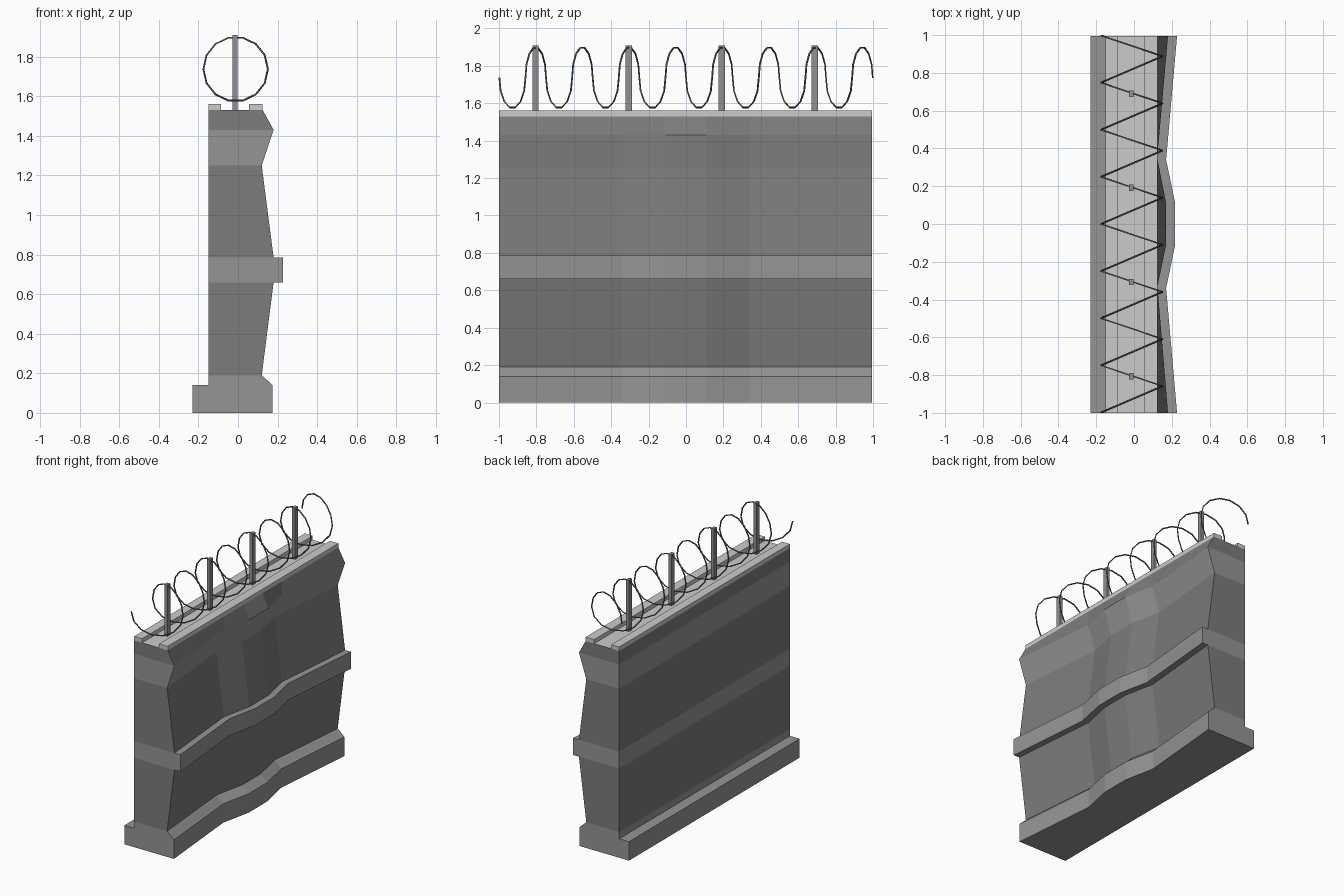
import bpy, bmesh
from math import pi, sin, cos

if "Cube" in bpy.data.objects:
    bpy.data.objects.remove(bpy.data.objects["Cube"])


def grey(name, v):
    m = bpy.data.materials.new(name)
    m.diffuse_color = (v, v, v, 1)
    m.use_nodes = True
    m.node_tree.nodes["Principled BSDF"].inputs["Base Color"].default_value = m.diffuse_color
    return m


panel = grey("dark_concrete", 0.20)
trim = grey("mid_concrete", 0.30)
cap = grey("light_concrete", 0.70)
steel = grey("steel", 0.28)
dark = grey("dark_wire", 0.15)

Y0, Y1 = -1.0, 0.995
# wavy front: (y, shift in x)
stations = [(Y0, 0), (-0.34, -0.058), (-0.11, -0.01),
            (0.11, -0.01), (0.34, -0.058), (Y1, 0)]
# wall section: z, back x, front x, wave amount, material of the strip above
levels = [
    (0.00, -0.23, 0.175, 1, 1), (0.14, -0.23, 0.175, 1, 1),
    (0.14, -0.15, 0.175, 1, 1), (0.19, -0.15, 0.12, 1, 0),
    (0.66, -0.15, 0.18, 1, 1), (0.66, -0.15, 0.228, 1, 1),
    (0.785, -0.15, 0.228, 1, 1), (0.785, -0.15, 0.18, 1, 0),
    (1.25, -0.15, 0.12, 1, 1), (1.43, -0.15, 0.18, 1, 0),
    (1.53, -0.15, 0.125, 0, 2)]


def wall():
    bm = bmesh.new()
    back, front = [], []
    for z, xb, xf, w, _ in levels:
        back.append([bm.verts.new((xb, y, z)) for y, d in stations])
        front.append([bm.verts.new((xf + d * w, y, z)) for y, d in stations])

    def quad(vs, mat):
        bm.faces.new(vs).material_index = mat

    n, last = len(stations), len(levels) - 1
    for i in range(last):
        m = levels[i][4]
        for j in range(n - 1):
            quad((front[i][j], front[i][j+1], front[i+1][j+1], front[i+1][j]), m)
            quad((back[i][j+1], back[i][j], back[i+1][j], back[i+1][j+1]), m)
        # end caps, only where the strip has height
        if levels[i+1][0] > levels[i][0]:
            quad((back[i][0], front[i][0], front[i+1][0], back[i+1][0]), m)
            quad((front[i][-1], back[i][-1], back[i+1][-1], front[i+1][-1]), m)
    for j in range(n - 1):
        quad((back[0][j], back[0][j+1], front[0][j+1], front[0][j]), 1)
        quad((back[last][j], front[last][j], front[last][j+1], back[last][j+1]), 2)
    bmesh.ops.remove_doubles(bm, verts=bm.verts, dist=1e-4)
    bmesh.ops.recalc_face_normals(bm, faces=bm.faces)
    me = bpy.data.meshes.new("wall")
    bm.to_mesh(me)
    for m in (panel, trim, cap):
        me.materials.append(m)
    bpy.context.collection.objects.link(bpy.data.objects.new("wall", me))


def box(name, x0, x1, y0, y1, z0, z1, mat):
    bpy.ops.mesh.primitive_cube_add(
        size=1, location=((x0+x1)/2, (y0+y1)/2, (z0+z1)/2))
    o = bpy.context.object
    o.name = name
    o.scale = (x1-x0, y1-y0, z1-z0)
    o.data.materials.append(mat)


wall()

# two rails along the top
box("back_rail", -0.15, -0.085, Y0, Y1, 1.53, 1.56, cap)
box("front_rail", 0.055, 0.125, Y0, Y1, 1.53, 1.56, cap)

# wire posts
for i in range(4):
    y = -0.805 + 0.498 * i
    box(f"post_{i+1}", -0.027, -0.003, y-0.017, y+0.017, 1.53, 1.91, steel)

# coiled wire: tilted half rings, so it zigzags when seen from above
TURNS, SEG, R = 8, 14, 0.163
pitch = 1.996 / TURNS
pts = []
for k in range(TURNS * SEG + 1):
    turn, s = divmod(k, SEG)
    a = 2 * pi * s / SEG
    f = (1 - cos(a)) / 2                      # 0 at back, 1 at front
    y = 0.56 * f if a <= pi else 1 - 0.44 * f
    pts.append((-0.012 - R * cos(a), -0.998 + pitch * (turn + y),
                1.737 - R * sin(a)))
cu = bpy.data.curves.new("coiled_wire", 'CURVE')
cu.dimensions = '3D'
cu.bevel_depth = 0.005
cu.bevel_resolution = 0
cu.use_fill_caps = True
sp = cu.splines.new('POLY')
sp.points.add(len(pts) - 1)
for p, c in zip(sp.points, pts):
    p.co = (*c, 1)
cu.materials.append(dark)
bpy.context.collection.objects.link(bpy.data.objects.new("coiled_wire", cu))
